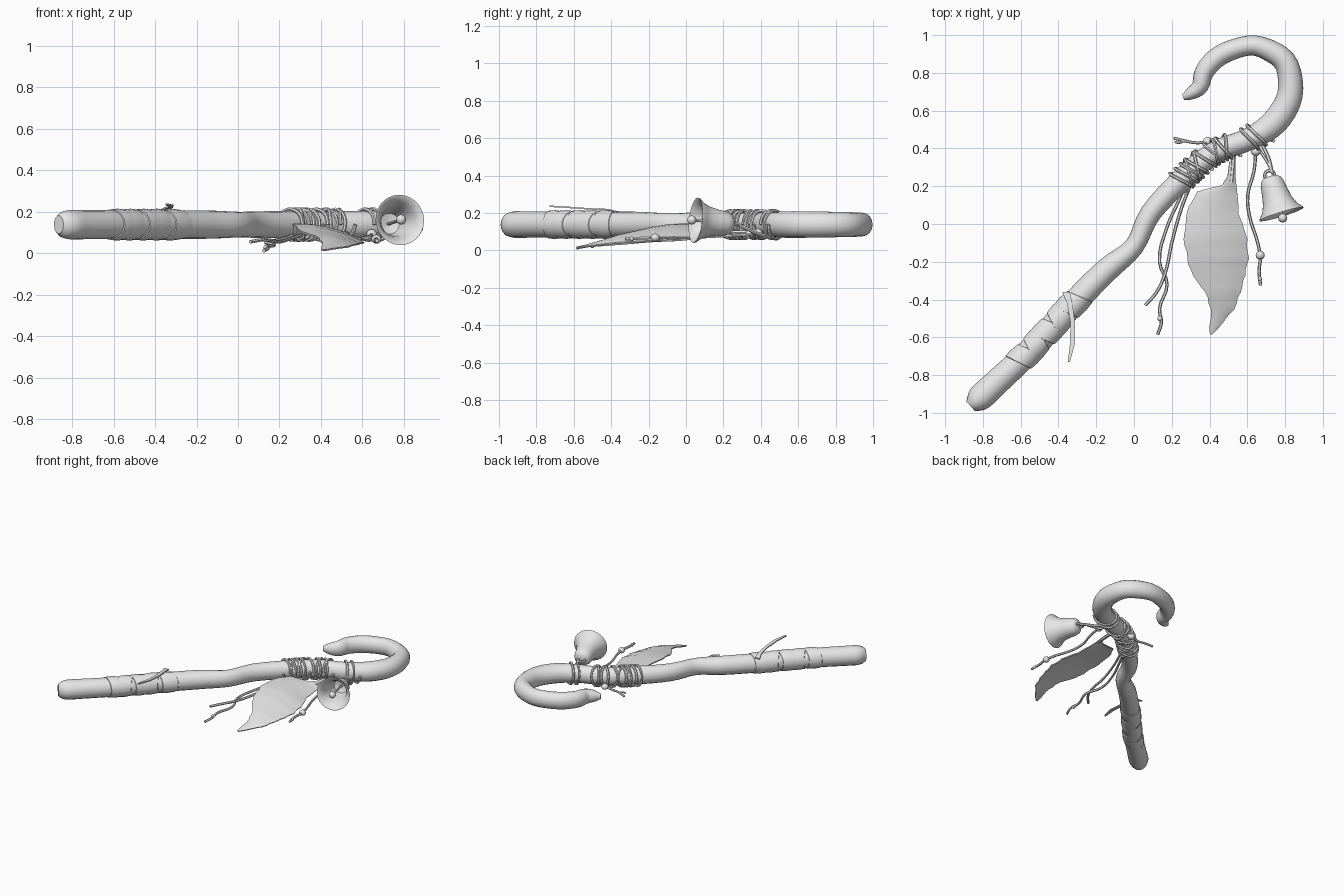
import bpy, bmesh, math, random
from mathutils import Vector

if "Cube" in bpy.data.objects:
    bpy.data.objects.remove(bpy.data.objects["Cube"])

random.seed(4)
ZC = 0.138  # height of the staff axis
UP = Vector((0, 0, 1))
grey = bpy.data.materials.new("plain_grey")
grey.diffuse_color = (0.8, 0.8, 0.8, 1)
grey.use_nodes = True
grey.node_tree.nodes["Principled BSDF"].inputs["Base Color"].default_value = grey.diffuse_color

# Staff centre line: x, y, radius
STAFF = [(-.865, -.965, .035), (-.82, -.925, .068), (-.74, -.85, .069), (-.55, -.67, .066),
         (-.32, -.42, .066), (-.14, -.24, .064), (0, -.12, .052), (.09, .06, .056),
         (.27, .25, .06), (.43, .38, .058), (.61, .45, .06), (.745, .54, .07),
         (.825, .68, .068), (.81, .84, .062), (.725, .915, .058), (.61, .945, .053),
         (.46, .895, .054), (.375, .81, .051), (.35, .73, .045), (.30, .69, .033), (.26, .67, .015)]


def staff_at(t):
    """Smooth point and radius at parameter t along the staff."""
    n = len(STAFF) - 1
    i = min(int(t), n - 1)
    f = t - i
    a, b, c, d = [Vector(STAFF[max(0, min(n, i + k))]) for k in (-1, 0, 1, 2)]
    return 0.5 * (2 * b + (c - a) * f + (2 * a - 5 * b + 4 * c - d) * f * f
                  + (3 * b - a - 3 * c + d) * f ** 3)


def frame(t):
    """Centre, tangent, side direction and radii of the staff."""
    p = staff_at(t)
    n = len(STAFF) - 1
    d = staff_at(min(t + .05, n)) - staff_at(max(t - .05, 0))
    tan = Vector((d.x, d.y, 0)).normalized()
    return Vector((p.x, p.y, ZC)), tan, tan.cross(UP), p.z, min(p.z * 1.25, .5 * p.z + .036)


def on_staff(t, ang, gap=0.0, tilt=0.0):
    c, tan, side, r, rz = frame(t)
    return (c + side * math.cos(ang) * (r + gap) + UP * math.sin(ang) * (rz + gap)
            + tan * tilt * math.cos(ang))


def finish(bm, name):
    bmesh.ops.recalc_face_normals(bm, faces=bm.faces)
    me = bpy.data.meshes.new(name)
    bm.to_mesh(me)
    bm.free()
    me.materials.append(grey)
    ob = bpy.data.objects.new(name, me)
    bpy.context.collection.objects.link(ob)
    return ob


def skin(name, rings, closed=True, caps=True):
    """Join rows of points into a surface."""
    bm = bmesh.new()
    rows = [[bm.verts.new(p) for p in ring] for ring in rings]
    n = len(rows[0])
    for a, b in zip(rows, rows[1:]):
        for j in range(n if closed else n - 1):
            k = (j + 1) % n
            bm.faces.new((a[j], a[k], b[k], b[j]))
    if caps:
        bm.faces.new(rows[0])
        bm.faces.new(rows[-1])
    return finish(bm, name)


def cord(name, pts, r=.009):
    """Round cord through the given points."""
    cu = bpy.data.curves.new(name, 'CURVE')
    cu.dimensions = '3D'
    cu.bevel_depth = r
    cu.bevel_resolution = 1
    cu.resolution_u = 4
    cu.use_fill_caps = True
    sp = cu.splines.new('BEZIER')
    sp.bezier_points.add(len(pts) - 1)
    for bp, p in zip(sp.bezier_points, pts):
        bp.co = p
        bp.handle_left_type = bp.handle_right_type = 'AUTO'
    cu.materials.append(grey)
    ob = bpy.data.objects.new(name, cu)
    bpy.context.collection.objects.link(ob)


def coil(name, t0, t1, turns, tilt, r=.009):
    n = int(turns * 10)
    cord(name, [on_staff(t0 + (t1 - t0) * i / n, i * math.tau / 10, r * .9, tilt)
                for i in range(n + 1)], r)


def ball(name, loc, r, squash=1.0):
    bm = bmesh.new()
    bmesh.ops.create_uvsphere(bm, u_segments=12, v_segments=8, radius=r)
    for v in bm.verts:
        v.co.z *= squash
        v.co += Vector(loc)
    finish(bm, name)


# Staff with crooked handle
S, SIDES = 4, 16
skin("staff", [[on_staff(i / S, j * math.tau / SIDES) for j in range(SIDES)]
               for i in range((len(STAFF) - 1) * S + 1)])

# Cloth wrap in slanted overlapping bands
edges = [2.72, 3.0, 3.28, 3.55, 3.82, 4.15]
for i, (a, b) in enumerate(zip(edges, edges[1:])):
    tilt = .025 * (-1) ** i
    skin(f"cloth_band_{i}", [[on_staff(a + (b - a) * f, j * math.tau / SIDES, g, tilt)
                              for j in range(SIDES)]
                             for f, g in ((-.1, -.004), (-.05, .005), (.5, .008), (1.05, .003), (1.1, -.004))])

# Loose cloth end
tail = [(-.36, -.36, .205, .02), (-.34, -.42, .218, .014), (-.325, -.52, .222, .012),
        (-.325, -.63, .23, .013), (-.345, -.73, .236, .006)]
skin("cloth_tail", [[(x - w, y, z - .004), (x + w, y, z - .004), (x + w, y, z + .004), (x - w, y, z + .004)]
                    for x, y, z, w in tail])

# Cord windings
coil("lower_winding", 7.85, 8.5, 4, .03)
coil("lower_cross_winding", 8.45, 7.95, 2, -.045)
coil("middle_winding", 8.6, 9.45, 3, .035)
coil("middle_cross_winding", 9.4, 8.8, 2, -.03)
coil("upper_winding", 9.95, 10.45, 2, .03)

# Knots and the short end
ball("side_knot", (.39, .435, .09), .026, .8)
cord("short_end", [(.39, .435, .09), (.33, .43, .08), (.27, .44, .08), (.21, .455, .07)], .008)
cord("short_fork", [(.27, .44, .08), (.235, .43, .085), (.215, .435, .085)], .006)
ball("front_knot", (.645, .385, .09), .026)

# Hanging cords on the left
cord("long_cord", [(.27, .20, .09), (.235, .12, .075), (.17, -.03, .06), (.135, -.20, .05),
                   (.175, -.32, .04), (.135, -.45, .03), (.145, -.52, .025), (.125, -.585, .012)])
cord("short_cord", [(.30, .21, .085), (.25, .08, .07), (.20, -.10, .055), (.165, -.26, .06),
                    (.12, -.36, .065), (.06, -.43, .055)])
ball("cord_knot", (.137, -.50, .027), .014)

# Beaded cord
cord("bead_cord", [(.645, .385, .09), (.635, .28, .08), (.602, .15, .075), (.612, .04, .07),
                   (.655, -.10, .07), (.668, -.18, .068), (.662, -.25, .065), (.67, -.325, .06)])
ball("bead", (.668, -.165, .068), .024, .9)
ball("cord_tip", (.667, -.29, .062), .012)

# Bell strap and ring
cord("bell_strap", [(.645, .50, .085), (.68, .42, .08), (.715, .34, .11), (.73, .275, .14)], .01)
cord("bell_strap_back", [(.62, .47, .07), (.66, .40, .075), (.71, .32, .12), (.735, .265, .145)], .008)

# Bell: outer and inner profile (radius, distance above rim) spun about its axis
axis = Vector((-.29, .95, -.1)).normalized()
rim = Vector((.78, .055, .16))
u = axis.cross(UP).normalized()
w = axis.cross(u)
profile = [(.004, .208), (.035, .205), (.055, .19), (.064, .165), (.07, .12), (.08, .07), (.097, .03),
           (.12, .004), (.122, -.004), (.113, -.002), (.09, .03), (.072, .07), (.062, .12), (.05, .17), (.004, .185)]
skin("bell", [[rim + axis * h + (u * math.cos(a) + w * math.sin(a)) * r
               for a in (k * math.tau / 28 for k in range(28))] for r, h in profile])
cord("bell_ring", [rim + axis * (.213 + .025 * math.sin(k * math.pi / 6)) + u * .026 * math.cos(k * math.pi / 6)
                   for k in range(13)], .009)
cord("clapper_rod", [rim + axis * .18, rim + axis * .08, rim - axis * .02], .008)
ball("clapper", rim - axis * .025, .024)

# Feather: rows of left x, right x, y, left z, right z
rows = [(.505, .535, .33, .10, .09), (.495, .535, .25, .105, .085), (.465, .54, .205, .11, .08),
        (.33, .545, .17, .13, .075), (.265, .56, .05, .14, .07), (.26, .60, -.08, .138, .06),
        (.272, .61, -.18, .122, .05), (.30, .59, -.27, .10, .045), (.37, .565, -.36, .08, .04),
        (.395, .535, -.45, .05, .03), (.40, .455, -.54, .024, .02), (.402, .415, -.583, .014, .013)]
grid = []
for i, (a, b) in enumerate(zip(rows, rows[1:])):
    for k in range(3):
        xl, xr, y, zl, zr = [p + (q - p) * k / 3 for p, q in zip(a, b)]
        if 2 < i < 10:  # ragged edge
            xl += random.uniform(0, .014)
            xr -= random.uniform(0, .009)
        grid.append([(xl + (xr - xl) * f, y, zl + (zr - zl) * f + .07 * (xr - xl) * 4 * f * (1 - f))
                     for f in (j / 6 for j in range(7))])
grid.append([(.402 + .013 * j / 6, -.583, .014) for j in range(7)])
feather = skin("feather", grid, closed=False, caps=False)
solid = feather.modifiers.new("thickness", 'SOLIDIFY')
solid.thickness = .008
solid.offset = 0

# Feather shaft
cord("feather_shaft", [(.53, .40, .085), (.525, .33, .094), (.515, .22, .094)], .012)

# Turn cords into meshes and smooth everything
bpy.ops.object.select_all(action='SELECT')
bpy.context.view_layer.objects.active = feather
bpy.ops.object.convert(target='MESH')
bpy.ops.object.shade_smooth_by_angle(angle=math.radians(45))
